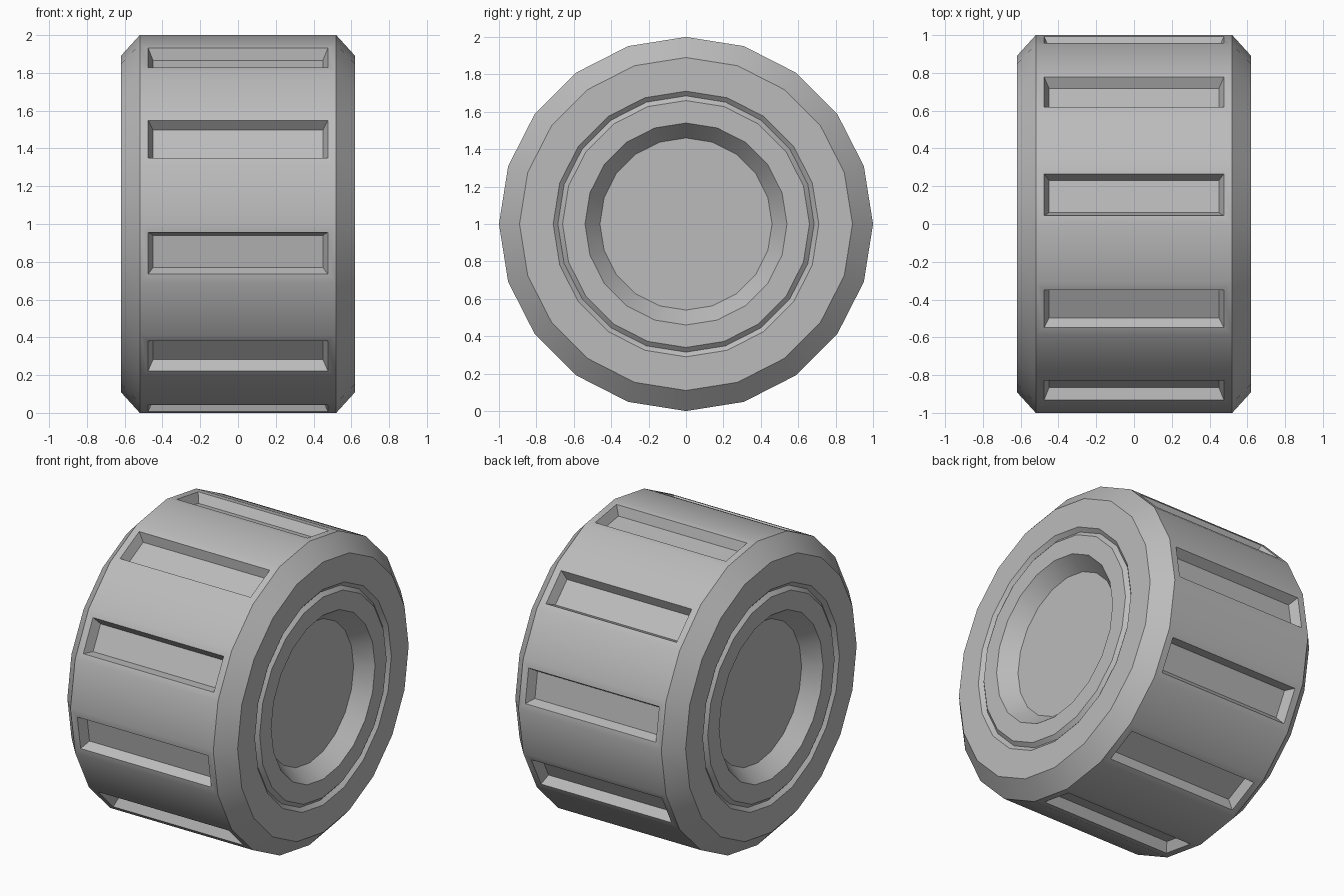
import bpy, bmesh, math

cube = bpy.data.objects.get("Cube")
if cube:
    bpy.data.objects.remove(cube, do_unlink=True)

SIDES = 20

# Single flat colour
grey = bpy.data.materials.new("mid grey")
grey.use_nodes = True
colour = (0.5, 0.5, 0.5, 1)
grey.diffuse_color = colour
grey.node_tree.nodes["Principled BSDF"].inputs["Base Color"].default_value = colour

# Half profile (x, radius): tread edge, chamfer, side wall groove, hub recess
half = [(0.52, 1.0), (0.62, 0.89), (0.62, 0.71), (0.598, 0.685),
        (0.62, 0.66), (0.62, 0.54), (0.52, 0.46)]
profile = [(-x, r) for x, r in reversed(half)] + half

bm = bmesh.new()
rings = []
for x, r in profile:
    ring = []
    for k in range(SIDES):
        a = math.tau * k / SIDES
        ring.append(bm.verts.new((x, r * math.cos(a), 1 + r * math.sin(a))))
    rings.append(ring)

# Lathe skin, remembering every second tread panel
tread_row = len(half) - 1
panels = []
for i, (a, b) in enumerate(zip(rings, rings[1:])):
    for k in range(SIDES):
        n = (k + 1) % SIDES
        face = bm.faces.new((a[k], b[k], b[n], a[n]))
        if i == tread_row and k % 2 == 0:
            panels.append(face)

# Hub discs
bm.faces.new(rings[0])
bm.faces.new(rings[-1])
bmesh.ops.recalc_face_normals(bm, faces=bm.faces)

# Tread slots: inset each panel, then sink a smaller floor
bmesh.ops.inset_individual(bm, faces=panels, thickness=0.063, depth=0)
bmesh.ops.inset_individual(bm, faces=panels, thickness=0.037, depth=-0.06)

mesh = bpy.data.meshes.new("wheel")
bm.to_mesh(mesh)
bm.free()
mesh.materials.append(grey)
wheel = bpy.data.objects.new("wheel", mesh)
bpy.context.collection.objects.link(wheel)

# Smooth round the tread, crisp at the creases
bpy.ops.object.select_all(action="DESELECT")
wheel.select_set(True)
bpy.context.view_layer.objects.active = wheel
bpy.ops.object.shade_smooth_by_angle(angle=math.radians(30))
